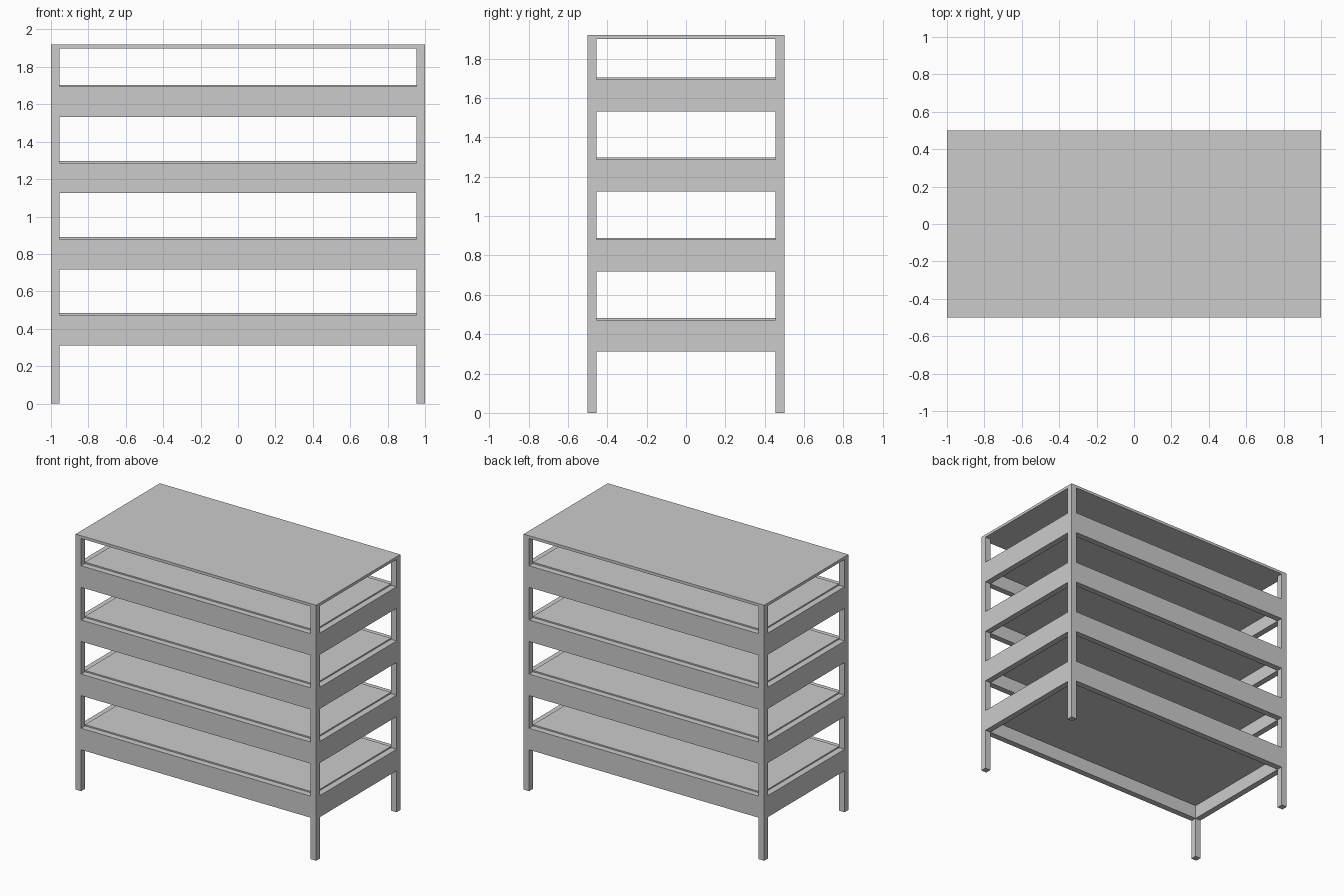
import bpy

if "Cube" in bpy.data.objects:
    bpy.data.objects.remove(bpy.data.objects["Cube"])

LEG = 0.046            # square leg section
HX, HY = 1.0, 0.5      # half footprint
TOP, SLAB = 1.92, 0.021
RAIL_H = 0.162
PROUD, SHELF = 0.01, 0.068   # shelf rise above rails, shelf thickness


def box(name, lo, hi):
    bpy.ops.mesh.primitive_cube_add(size=1, location=[(a + b) / 2 for a, b in zip(lo, hi)])
    ob = bpy.context.object
    ob.name = name
    ob.scale = [b - a for a, b in zip(lo, hi)]
    bpy.ops.object.transform_apply(location=False, rotation=False, scale=True)
    return ob


# Top board
box("top_board", (-HX, -HY, TOP - SLAB), (HX, HY, TOP))

# Corner legs
for sx in (-1, 1):
    for sy in (-1, 1):
        cx, cy = sx * (HX - LEG / 2), sy * (HY - LEG / 2)
        box("corner_leg", (cx - LEG / 2, cy - LEG / 2, 0),
            (cx + LEG / 2, cy + LEG / 2, TOP - SLAB))

# Four tiers: rails around the edge, thick board inset and slightly proud of them
ix, iy = HX - LEG, HY - LEG
for i in range(4):
    z0 = 0.311 + 0.407 * i
    z1 = z0 + RAIL_H
    for s in (-1, 1):
        y, x = s * (HY - LEG / 2), s * (HX - LEG / 2)
        box("long_rail", (-ix, y - LEG / 2, z0), (ix, y + LEG / 2, z1))
        box("side_rail", (x - LEG / 2, -iy, z0), (x + LEG / 2, iy, z1))
    box("shelf_board", (-ix, -iy, z1 + PROUD - SHELF), (ix, iy, z1 + PROUD))
